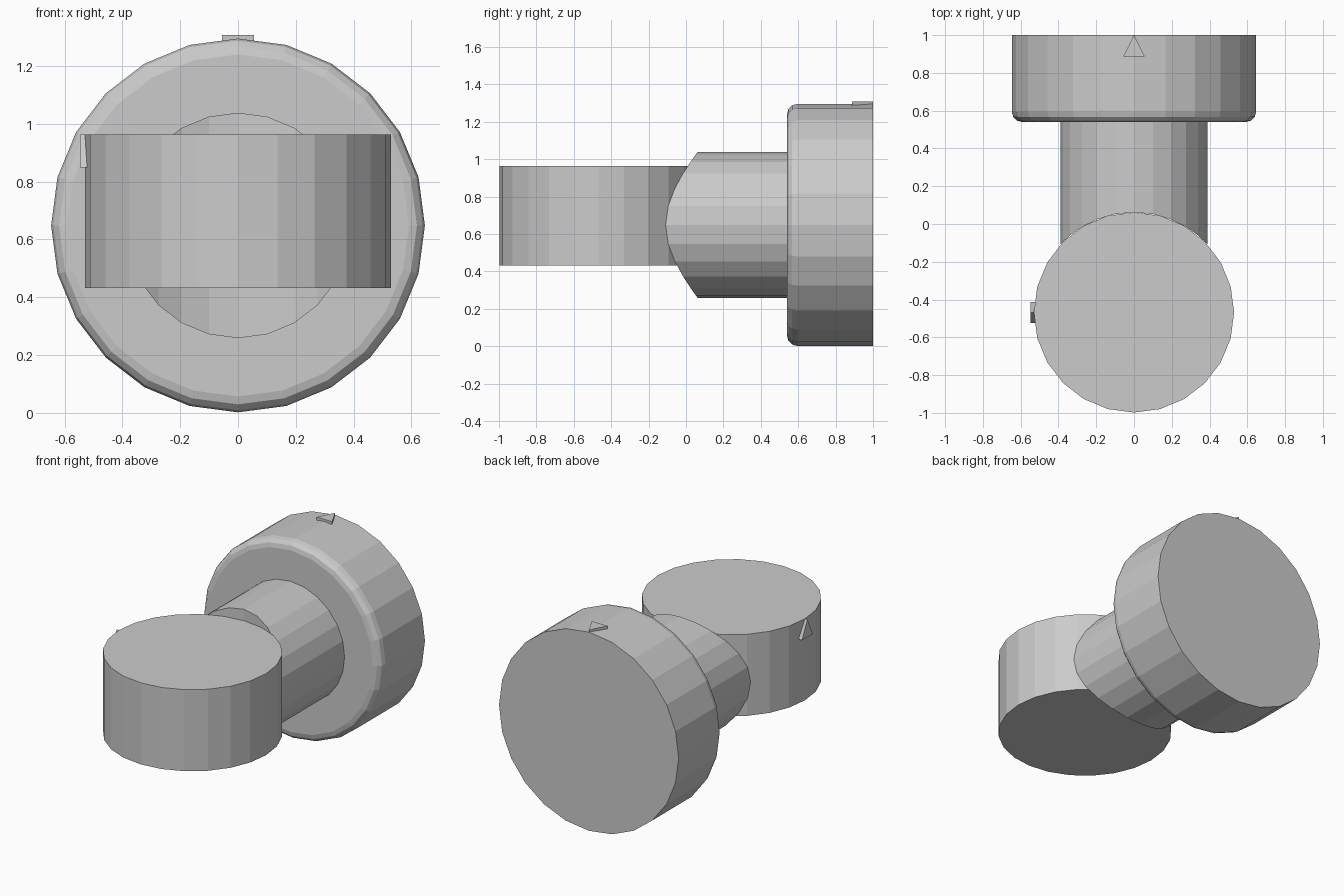
import bpy, bmesh
from math import sin, cos, pi, sqrt

if "Cube" in bpy.data.objects:
    bpy.data.objects.remove(bpy.data.objects["Cube"])

SIDES = 24
AXIS_Z = 0.648          # height of the horizontal axis
PUCK_Y, PUCK_R = -0.468, 0.53


def finish(name, bm):
    bmesh.ops.recalc_face_normals(bm, faces=bm.faces)
    me = bpy.data.meshes.new(name)
    bm.to_mesh(me)
    bm.free()
    ob = bpy.data.objects.new(name, me)
    bpy.context.collection.objects.link(ob)
    return ob


def lathe(name, profile, place):
    """Spin (radius, height) points; place(a, b, h) maps to world space."""
    bm = bmesh.new()
    rings = [[bm.verts.new(place(r * sin(2 * pi * i / SIDES), r * cos(2 * pi * i / SIDES), h))
              for i in range(SIDES)] for r, h in profile]
    for lo, hi in zip(rings, rings[1:]):
        for i in range(SIDES):
            j = (i + 1) % SIDES
            bm.faces.new((lo[i], lo[j], hi[j], hi[i]))
    bm.faces.new(rings[0])
    bm.faces.new(rings[-1])
    return finish(name, bm)


def prism(name, tri, offset):
    """Raised triangular marker."""
    bm = bmesh.new()
    face = bm.faces.new([bm.verts.new(p) for p in tri])
    new = bmesh.ops.extrude_face_region(bm, geom=[face])["geom"]
    bmesh.ops.translate(bm, vec=offset, verts=[v for v in new if isinstance(v, bmesh.types.BMVert)])
    return finish(name, bm)


# Large upright disk with a rounded front rim
B = 0.055
rim = [(0.647 - B + B * sin(t * pi / 6), 0.54 + B - B * cos(t * pi / 6)) for t in range(4)]
lathe("large_disk", rim + [(0.647, 1.0)], lambda a, b, h: (a, h, AXIS_Z + b))

# Small flat disk with a vertical axis
lathe("small_disk", [(PUCK_R, 0.432), (PUCK_R, 0.963)], lambda a, b, h: (a, PUCK_Y + b, h))

# Stem whose front end is saddle-cut to fit the small disk
bm = bmesh.new()
R = 0.39
front, back = [], []
for i in range(SIDES):
    x, z = R * sin(2 * pi * i / SIDES), AXIS_Z + R * cos(2 * pi * i / SIDES)
    front.append(bm.verts.new((x, PUCK_Y + sqrt(PUCK_R ** 2 - x * x), z)))
    back.append(bm.verts.new((x, 0.56, z)))
for i in range(SIDES):
    j = (i + 1) % SIDES
    bm.faces.new((front[i], front[j], back[j], back[i]))
bm.faces.new(back)
half = SIDES // 2
for i in range(-SIDES // 4, SIDES // 4):      # vertical strips across the saddle
    quad = [front[k % SIDES] for k in (i, i + 1, half - i - 1, half - i)]
    bm.faces.new(list(dict.fromkeys(quad)))
finish("stem", bm)

# Triangular alignment markers
prism("large_disk_marker", [(0, 1.0, 1.285), (-0.056, 0.888, 1.285), (0.056, 0.888, 1.285)], (0, 0, 0.023))
prism("small_disk_marker", [(-0.52, PUCK_Y, 0.963), (-0.52, PUCK_Y - 0.056, 0.848),
                            (-0.52, PUCK_Y + 0.056, 0.848)], (-0.027, 0, 0))
